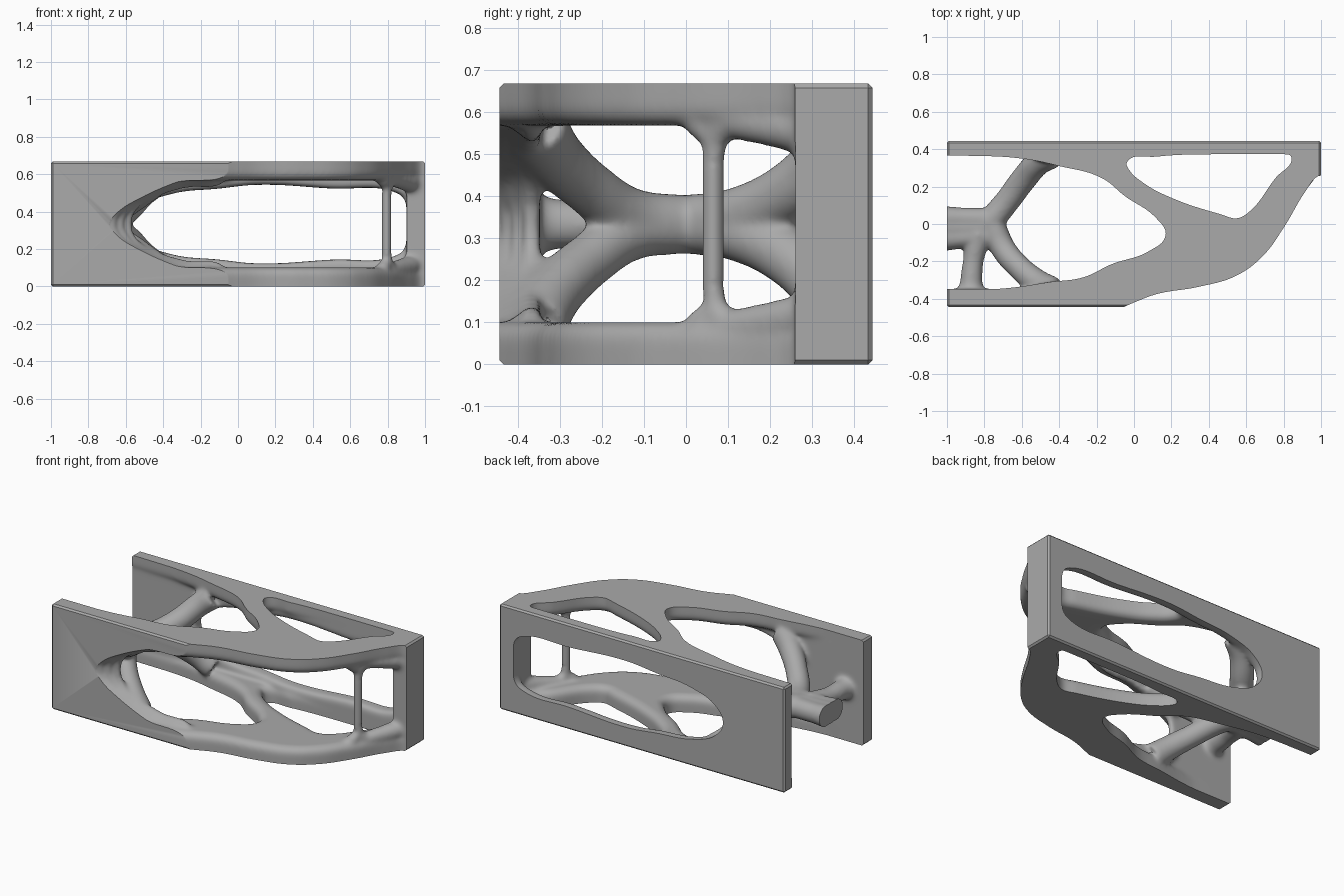
import bpy, bmesh, math
from mathutils import Matrix, Vector

cube = bpy.data.objects.get("Cube")
if cube:
    bpy.data.objects.remove(cube)

HEIGHT, HALF_Y, MID = 0.667, 0.443, 0.333
body = bmesh.new()


def absorb(curve, matrix):
    """Turn a curve into mesh, place it and add it to the body."""
    ob = bpy.data.objects.new("helper", curve)
    bpy.context.collection.objects.link(ob)
    dg = bpy.context.evaluated_depsgraph_get()
    mesh = bpy.data.meshes.new_from_object(ob.evaluated_get(dg))
    mesh.transform(matrix)
    part = bmesh.new()
    part.from_mesh(mesh)
    bmesh.ops.remove_doubles(part, verts=part.verts, dist=0.0002)
    bmesh.ops.recalc_face_normals(part, faces=part.faces)
    part.to_mesh(mesh)
    part.free()
    body.from_mesh(mesh)
    bpy.data.objects.remove(ob)
    bpy.data.meshes.remove(mesh)


def add_spline(curve, points, cyclic):
    sp = curve.splines.new('BEZIER')
    sp.bezier_points.add(len(points) - 1)
    for bp, p in zip(sp.bezier_points, points):
        bp.co = (p[0], p[1], p[2] if len(p) > 2 else 0)
        bp.radius = p[3] if len(p) > 3 else 1
        bp.handle_left_type = bp.handle_right_type = 'AUTO'
    sp.use_cyclic_u = cyclic
    sp.resolution_u = 8


def slab(loops, half_depth, matrix, rounding):
    """Filled outline with holes, given depth and rounded rims."""
    c = bpy.data.curves.new("slab", 'CURVE')
    c.dimensions, c.fill_mode = '2D', 'BOTH'
    for loop in loops:
        add_spline(c, loop, True)
    c.extrude = half_depth - rounding
    c.bevel_depth, c.offset, c.bevel_resolution = rounding, -rounding, 3
    absorb(c, matrix)


def tube(points):
    """Round strut through (x, y, height from the middle, radius) points."""
    c = bpy.data.curves.new("tube", 'CURVE')
    c.dimensions = '3D'
    c.bevel_depth, c.bevel_resolution, c.use_fill_caps = 1, 6, True
    add_spline(c, points, False)
    absorb(c, Matrix.Translation((0, 0, MID)))


# Top and bottom panels: outer outline and the triangular window
outline = [(-1.4, .5), (0, .5), (1.1, .5), (1.1, .3), (.985, .26), (.92, .18),
           (.8, -.02), (.69, -.17), (.55, -.275), (.35, -.335), (.12, -.375),
           (0, -.42), (-.07, -.45), (-.2, -.5), (-1.4, -.5), (-1.4, -.355),
           (-1.15, -.355), (-.9, -.355), (-.65, -.34), (-.45, -.31), (-.27, -.285),
           (-.12, -.215), (.08, -.145), (.17, -.06), (.12, .03), (-.05, .15),
           (-.17, .245), (-.4, .31), (-.6, .35), (-.9, .365), (-1.15, .365), (-1.4, .365)]
window = [(-.04, .33), (.12, .36), (.5, .375), (.82, .385), (.845, .35), (.76, .25),
          (.61, .06), (.55, .03), (.47, .05), (.2, .14), (.05, .22), (-.03, .295)]
for z in (0, HEIGHT):
    slab([outline, window], 0.1, Matrix.Translation((0, 0, z)), 0.045)

# Front wall: layers whose V-shaped opening narrows toward the inside
upright = Matrix.Rotation(math.pi / 2, 4, 'X')
outer_vee = [(-.7, 0), (-.66, .06), (-.55, .13), (-.32, .235), (-.1, .315)]
inner_vee = [(-.57, 0), (-.54, .08), (-.46, .135), (-.3, .19), (-.06, .24)]
for i in range(4):
    vee = [Vector(a).lerp(Vector(b), i / 3) for a, b in zip(outer_vee, inner_vee)]
    end = vee[-1].x
    front = ([(x, MID + d) for x, d in vee] + [(end, .8), (-1.1, .8), (-1.1, -.13), (end, -.13)]
             + [(x, MID - d) for x, d in reversed(vee[1:])])
    slab([front], 0.02, Matrix.Translation((0, -.445 + i * .026, 0)) @ upright, 0.01)

# Back wall with a long tapered opening
half = [(-.57, 0), (-.52, .09), (-.36, .16), (-.1, .19), (.1, .21), (.5, .19),
        (.84, .17), (.89, .13)]
opening = [(x, MID + d) for x, d in half] + [(x, MID - d) for x, d in reversed(half[1:])]
frame = [(-1.1, -.1), (1.1, -.1), (1.1, .77), (-1.1, .77)]
slab([frame, opening], 0.06, Matrix.Translation((0, .433, 0)) @ upright, 0.03)

# Central stub and the single strut to the front wall
for y in (.03, -.025, -.08):
    tube([(-1.1, y, 0, .075), (-.93, y * .9, 0, .062), (-.72, y * .7, 0, .066)])
tube([(-.83, -.05, 0, .07), (-.86, -.2, 0, .055), (-.87, -.31, 0, .06),
      (-.87, -.4, 0, .09)])

for s in (-1, 1):
    # Forked struts to the front and back walls
    tube([(-.76, 0, 0, .07), (-.7, -.13, s * .02, .067), (-.61, -.235, s * .09, .065),
          (-.52, -.31, s * .16, .07), (-.44, -.36, s * .23, .08)])
    tube([(-.78, 0, 0, .07), (-.68, .12, s * .02, .068), (-.59, .24, s * .075, .07),
          (-.51, .33, s * .16, .07), (-.44, .37, s * .22, .075)])
    # Post feet spreading along the panel rim
    for a in (-1, 1):
        tube([(.795, .065, s * .15, .025), (.797, .068, s * .19, .027),
              (.795 + a * .017, .068 + a * .028, s * .235, .038),
              (.79 + a * .035, .07 + a * .06, s * .27, .04)])
    # Thickened rim between the post and the end wall
    tube([(.795, .075, s * .25, .04), (.87, .19, s * .235, .048),
          (.95, .32, s * .215, .06)])

# Thin post and end wall
tube([(.795, .065, -.25, .026), (.795, .065, .25, .026)])
m = Matrix.Translation((1.0, .38, MID)) @ Matrix.Diagonal((.2, .24, .9, 1))
bmesh.ops.create_cube(body, size=1, matrix=m)

mesh = bpy.data.meshes.new("optimized_bracket")
body.to_mesh(mesh)
body.free()
bracket = bpy.data.objects.new("optimized_bracket", mesh)
bpy.context.collection.objects.link(bracket)

# Chamfered block that trims the outside flat
bm = bmesh.new()
m = Matrix.Translation((0, 0, HEIGHT / 2)) @ Matrix.Diagonal((2, HALF_Y * 2, HEIGHT, 1))
bmesh.ops.create_cube(bm, size=1, matrix=m)
bmesh.ops.bevel(bm, geom=bm.edges[:], offset=0.01, segments=1, affect='EDGES')
trim_mesh = bpy.data.meshes.new("trim_block")
bm.to_mesh(trim_mesh)
bm.free()
trim = bpy.data.objects.new("trim_block", trim_mesh)
bpy.context.collection.objects.link(trim)
trim.hide_render = True

# Fuse the parts, soften the joints, trim
fuse = bracket.modifiers.new("fuse", 'REMESH')
fuse.mode, fuse.voxel_size = 'VOXEL', 0.01
soften = bracket.modifiers.new("soften", 'SMOOTH')
soften.factor, soften.iterations = 0.5, 14
cut = bracket.modifiers.new("trim", 'BOOLEAN')
cut.operation, cut.object, cut.solver = 'INTERSECT', trim, 'MANIFOLD'
bpy.context.view_layer.objects.active = bracket
bracket.select_set(True)
for mod in ("fuse", "soften", "trim"):
    bpy.ops.object.modifier_apply(modifier=mod)
bpy.data.objects.remove(trim)

# Single grey material
grey = bpy.data.materials.new("plain_grey")
grey.use_nodes = True
colour = (0.4, 0.4, 0.4, 1)
grey.diffuse_color = colour
grey.node_tree.nodes["Principled BSDF"].inputs["Base Color"].default_value = colour
bracket.data.materials.clear()
bracket.data.materials.append(grey)
bpy.ops.object.shade_smooth_by_angle(angle=math.radians(35))
